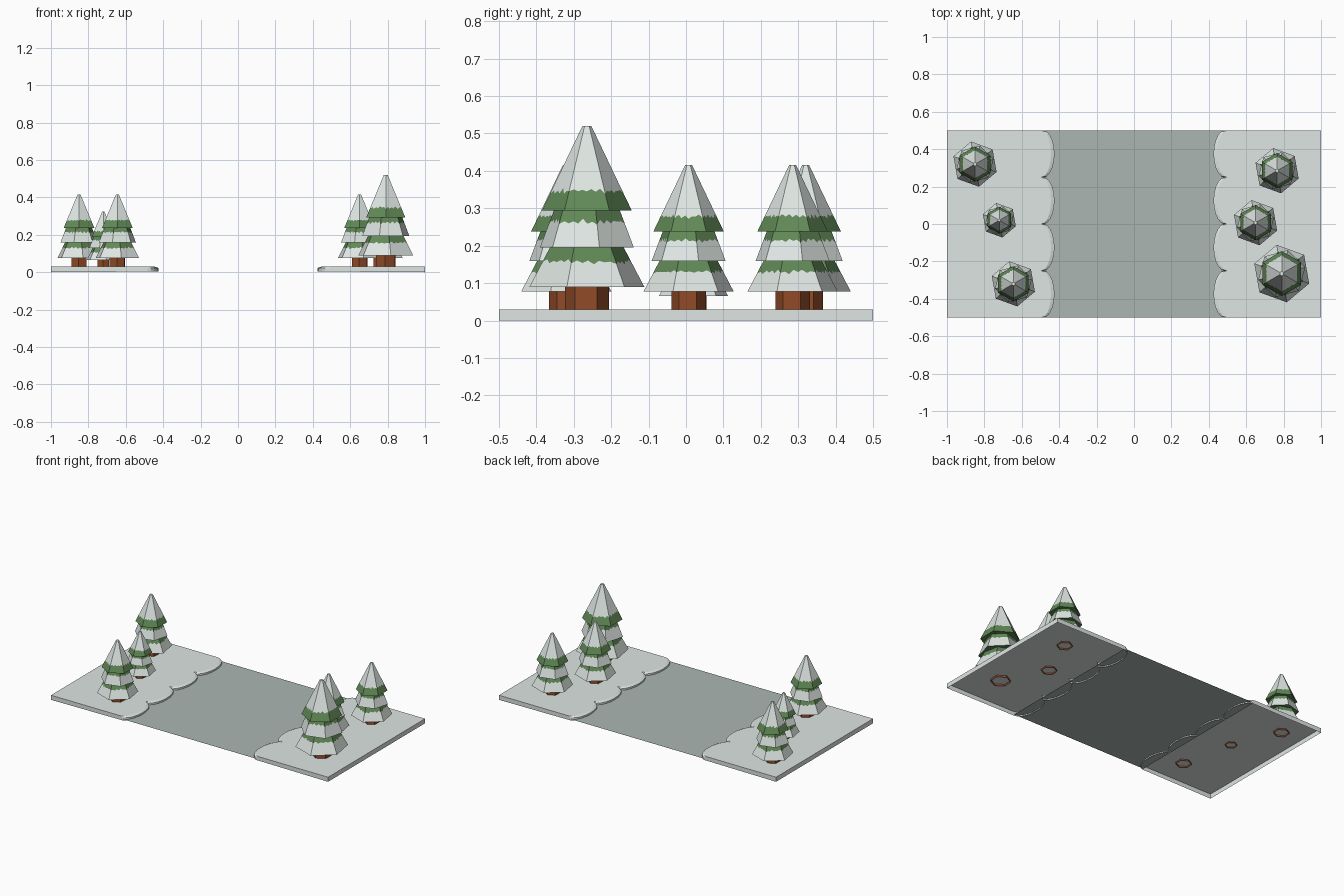
import bpy, math, random

if "Cube" in bpy.data.objects:
    bpy.data.objects.remove(bpy.data.objects["Cube"])
random.seed(4)

def material(name, rgb):
    m = bpy.data.materials.new(name)
    m.diffuse_color = (*rgb, 1)
    m.use_nodes = True
    m.node_tree.nodes["Principled BSDF"].inputs["Base Color"].default_value = m.diffuse_color
    return m

SNOW = material("snow", (0.73, 0.79, 0.76))
ICE = material("grey_ice", (0.41, 0.47, 0.45))
GREEN = material("pine_green", (0.12, 0.25, 0.095))
BROWN = material("bark_brown", (0.28, 0.07, 0.02))

def make(name, verts, faces, mats, idx=None):
    me = bpy.data.meshes.new(name)
    me.from_pydata(verts, [], faces)
    for m in mats:
        me.materials.append(m)
    if idx:
        me.polygons.foreach_set("material_index", idx)
    me.update()
    ob = bpy.data.objects.new(name, me)
    bpy.context.collection.objects.link(ob)
    return ob

# Flat path between the two banks
make("path", [(-.49, -.5, .012), (.49, -.5, .012), (.49, .5, .012), (-.49, .5, .012)],
     [(0, 1, 2, 3)], [ICE])

# Snow banks: hollow slabs with four scallops on the inner edge
def bank(name, side):
    seg = 10
    low, mid, top = [], [], []
    for y in (-.5, .5):
        low.append((1, y, 0))
        mid.append((1, y, .024))
        top.append((1, y, .03))
    for i in range(4):
        for j in range(seg + (i == 3)):
            t = math.pi * j / seg
            y = .5 - .25 * i - .125 * (1 - math.cos(t))
            bulge = .06 * math.sin(t)
            low.append((.485 - bulge, y, .004))
            mid.append((.485 - bulge, y, .023))
            top.append((.495 - bulge * .85, y, .03))
    n = len(low)
    verts = [(side * x, y, z) for x, y, z in low + mid + top]
    faces = []
    for k in (0, n):
        for i in range(n):
            j = (i + 1) % n
            faces.append((k + i, k + j, k + n + j, k + n + i))
    faces.append(tuple(range(2 * n, 3 * n)))
    if side < 0:
        faces = [f[::-1] for f in faces]
    make(name, verts, faces, [SNOW])

bank("right_snow_bank", 1)
bank("left_snow_bank", -1)

def hexagon(r, z, rot, sub=1):
    """Six-sided ring with each side split into sub pieces."""
    c = [(r * math.cos(math.radians(rot + 60 * i)), r * math.sin(math.radians(rot + 60 * i)))
         for i in range(7)]
    return [(c[i][0] + (c[i + 1][0] - c[i][0]) * j / sub,
             c[i][1] + (c[i + 1][1] - c[i][1]) * j / sub, z)
            for i in range(6) for j in range(sub)]

def place(verts, x, y, s):
    return [(x + a * s, y + b * s, .03 + (c - .03) * s) for a, b, c in verts]

# One branch tier: hexagonal frustum with a ragged colour line at height jag
def tier(name, pos, z0, r0, z1, r1, rot, jag, lower, upper):
    sub = 8
    a, b = hexagon(r0, z0, rot, sub), hexagon(r1, z1, rot, sub)
    n = len(a)
    line = []
    for i, (p, q) in enumerate(zip(a, b)):
        z = jag + (.004 if i % 2 else -.004) + random.uniform(-.004, .004)
        t = (z - z0) / (z1 - z0)
        line.append(tuple(u + (v - u) * t for u, v in zip(p, q)))
    faces, idx = [], []
    for k in (0, 1):
        for i in range(n):
            j = (i + 1) % n
            faces.append((k * n + i, k * n + j, k * n + n + j, k * n + n + i))
            idx.append(k)
    faces += [tuple(range(n))[::-1], tuple(range(2 * n, 3 * n))]
    idx += [2, 1]
    make(name, place(a + line + b, *pos), faces, [lower, upper, GREEN], idx)

# Trees: x, y, scale
trees = [(.79, -.265, 1), (.65, .007, .786), (.765, .285, .786),
         (-.85, .32, .786), (-.645, -.32, .786), (-.72, .02, .6)]
for k, pos in enumerate(trees, 1):
    trunk = hexagon(.059, .018, 27) + hexagon(.059, .14, 27)
    make(f"trunk_{k}", place(trunk, *pos),
         [(i, (i + 1) % 6, 6 + (i + 1) % 6, 6 + i) for i in range(6)], [BROWN])
    tier(f"bottom_branches_{k}", pos, .09, .156, .28, .055, 40, .157, SNOW, GREEN)
    tier(f"middle_branches_{k}", pos, .195, .13, .40, .05, 15, .264, SNOW, GREEN)
    tier(f"top_branches_{k}", pos, .294, .12, .52, .012, 30, .346, GREEN, SNOW)
